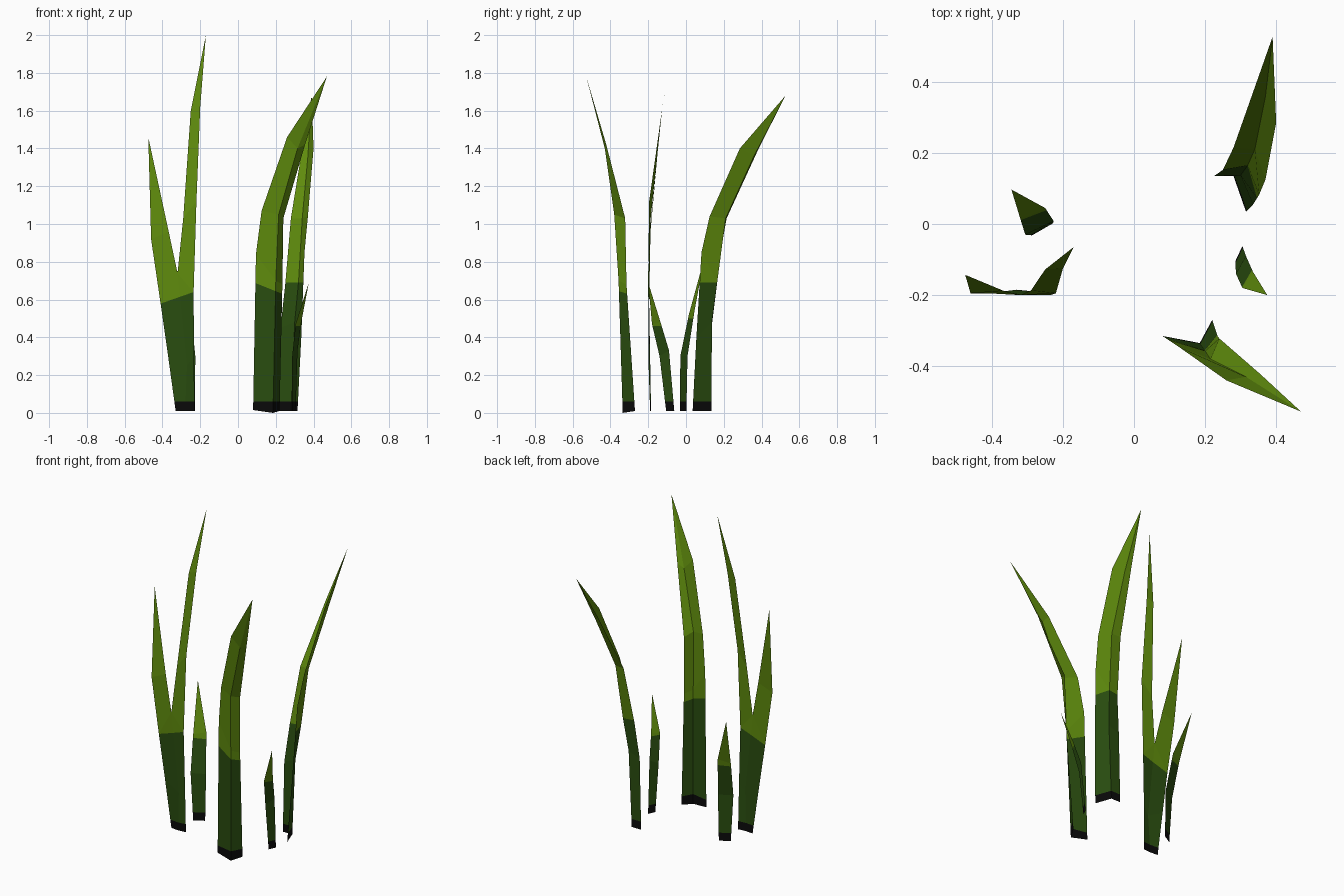
import bpy, bmesh
from mathutils import Vector

if "Cube" in bpy.data.objects:
    bpy.data.objects.remove(bpy.data.objects["Cube"])


def material(name, rgb):
    m = bpy.data.materials.new(name)
    m.diffuse_color = (*rgb, 1)
    m.use_nodes = True
    m.node_tree.nodes["Principled BSDF"].inputs["Base Color"].default_value = m.diffuse_color
    return m


MATS = [material("root_black", (0.003, 0.003, 0.003)),
        material("dark_green", (0.023, 0.075, 0.005)),
        material("leaf_green", (0.115, 0.26, 0.004))]


def blade(name, strips, split, tilt=0.0):
    """Thin leaf made of strips; each strip is a list of rows, a one-point row is a tip.
    split is a point on the (tilted) line between the two greens."""
    bm = bmesh.new()
    for rows in strips:
        rows = [[bm.verts.new(p) for p in r] for r in rows]
        for a, b in zip(rows, rows[1:]):
            for i in range(len(a) - 1):
                if len(b) == 1:
                    bm.faces.new((a[i], a[i + 1], b[0]))
                else:
                    bm.faces.new((a[i], a[i + 1], b[i + 1], b[i]))
    bmesh.ops.remove_doubles(bm, verts=bm.verts, dist=0.0005)
    # cut colour borders
    root, border = Vector((0, 0, 0.06)), Vector(split)
    up, slant = Vector((0, 0, 1)), Vector((tilt, 0, 1))
    for co, no in ((root, up), (border, slant)):
        bmesh.ops.bisect_plane(bm, geom=bm.verts[:] + bm.edges[:] + bm.faces[:],
                               plane_co=co, plane_no=no)
    for f in bm.faces:
        c = f.calc_center_median()
        f.material_index = 0 if c.z < 0.06 else 1 if (c - border).dot(slant) < 0 else 2
    bmesh.ops.recalc_face_normals(bm, faces=bm.faces)
    me = bpy.data.meshes.new(name)
    bm.to_mesh(me)
    bm.free()
    for m in MATS:
        me.materials.append(m)
    bpy.context.collection.objects.link(bpy.data.objects.new(name, me))


# Forked blade, front left
left, notch, right = (-.41, -.195, .58), (-.32, -.2, .74), (-.235, -.2, .64)
blade("forked_blade", [
    [[(-.33, -.185, .01), (-.28, -.19, .01), (-.23, -.185, .01)],
     [(-.37, -.19, .3), (-.27, -.198, .25), (-.233, -.19, .3)],
     [left, notch, right]],
    [[left, notch], [(-.46, -.195, .92), (-.367, -.188, .96)], [(-.475, -.143, 1.46)]],
    [[notch, right], [(-.29, -.187, 1.03), (-.22, -.195, 1.12)],
     [(-.25, -.128, 1.6), (-.2, -.125, 1.62)], [(-.17, -.065, 2.0)]],
], (-.32, -.2, .61), -.35)

# Tall creased blade, front right, leaning forward
blade("front_blade", [[
    [(.08, -.315, .015), (.185, -.335, 0), (.22, -.27, .01)],
    [(.095, -.325, .84), (.2, -.357, .7), (.235, -.315, .68)],
    [(.125, -.345, 1.07), (.215, -.38, 1.05), (.24, -.322, 1.03)],
    [(.26, -.44, 1.46), (.315, -.43, 1.4), (.355, -.422, 1.42)],
    [(.47, -.528, 1.78)]]], (.16, -.32, .66), .4)

# Tall creased blade, back right, leaning backward
blade("back_blade", [[
    [(.215, .135, .01), (.28, .135, .01), (.315, .035, .01)],
    [(.225, .135, .45), (.3, .137, .48), (.335, .055, .4)],
    [(.25, .152, .68), (.32, .165, .69), (.352, .082, .85)],
    [(.28, .215, 1.03), (.34, .21, 1.03), (.37, .125, 1.04)],
    [(.34, .385, 1.4), (.37, .36, 1.36), (.4, .285, 1.4)],
    [(.39, .527, 1.68)]]], (.3, .13, .69))

# Two short sprouts
blade("right_sprout", [[
    [(.285, -.105, .01), (.305, -.062, .01)],
    [(.287, -.14, .3), (.315, -.09, .33)],
    [(.305, -.18, .47), (.335, -.135, .48)],
    [(.375, -.2, .69)]]], (.31, -.15, .46))
blade("left_sprout", [[
    [(-.287, -.032, .01), (-.228, .002, .01)],
    [(-.306, -.03, .3), (-.226, .008, .3)],
    [(-.32, .015, .52), (-.25, .045, .54)],
    [(-.345, .097, .82)]]], (-.28, .03, .5))
